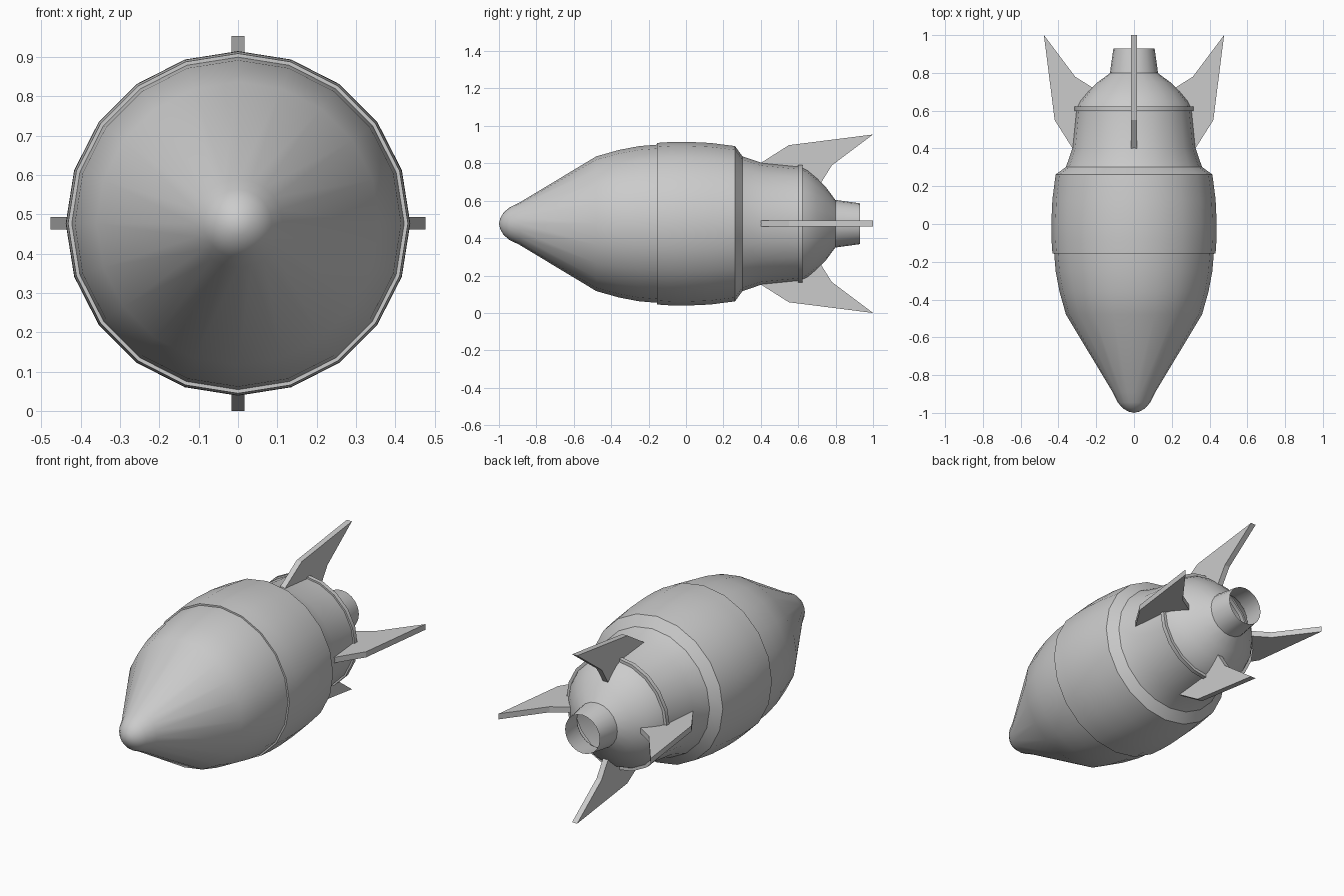
import bpy, bmesh
from math import sin, cos, pi, radians

if "Cube" in bpy.data.objects:
    bpy.data.objects.remove(bpy.data.objects["Cube"])

SIDES = 20
AXIS_Z = 0.477


def finish(name, bm, smooth=True):
    bmesh.ops.remove_doubles(bm, verts=bm.verts, dist=1e-5)
    bmesh.ops.recalc_face_normals(bm, faces=bm.faces)
    mesh = bpy.data.meshes.new(name)
    bm.to_mesh(mesh)
    bm.free()
    for p in mesh.polygons:
        p.use_smooth = smooth
    if smooth:
        mesh.set_sharp_from_angle(angle=radians(30))
    obj = bpy.data.objects.new(name, mesh)
    bpy.context.collection.objects.link(obj)
    return obj


def revolve(name, profile, closed=False):
    """Turn a (y, radius) profile around the rocket's long axis."""
    bm = bmesh.new()
    rings = []
    for y, r in profile:
        rings.append([bm.verts.new((r * sin(2 * pi * i / SIDES), y,
                                    AXIS_Z + r * cos(2 * pi * i / SIDES)))
                      for i in range(SIDES)])
    pairs = list(zip(rings, rings[1:]))
    if closed:
        pairs.append((rings[-1], rings[0]))
    for a, b in pairs:
        for i in range(SIDES):
            j = (i + 1) % SIDES
            bm.faces.new((a[i], a[j], b[j], b[i]))
    return finish(name, bm)


# Rounded nose cone, running on under the middle band
revolve("nose_cone", [(-1.0, 0), (-0.993, 0.03), (-0.975, 0.06), (-0.945, 0.086),
                      (-0.89, 0.113), (-0.48, 0.36), (-0.36, 0.394), (-0.25, 0.415),
                      (-0.15, 0.423), (0.0, 0.43)])

# Wide middle band, shoulder and tapered rear section
revolve("body_shell", [(-0.155, 0.42), (-0.155, 0.432), (-0.08, 0.437), (0.0, 0.438),
                       (0.13, 0.432), (0.262, 0.415), (0.302, 0.36), (0.40, 0.327),
                       (0.61, 0.306)])

# Raised ring at the end of the rear section
revolve("rear_ring", [(0.598, 0.29), (0.598, 0.317), (0.622, 0.317), (0.622, 0.29)],
        closed=True)

# Domed tail
revolve("tail_dome", [(0.61, 0.306), (0.65, 0.287), (0.70, 0.245), (0.75, 0.193),
                      (0.80, 0.125)])

# Open exhaust nozzle
revolve("exhaust_nozzle", [(0.795, 0.128), (0.93, 0.109)])

# Four swept fins, given as (y, radius) outline
FIN = [(0.40, 0.325), (0.55, 0.42), (1.0, 0.477), (0.78, 0.312), (0.71, 0.20), (0.45, 0.24)]
for k, side in enumerate(("top", "right", "bottom", "left")):
    c, s = round(cos(k * pi / 2)), round(sin(k * pi / 2))
    bm = bmesh.new()
    layers = [[bm.verts.new((r * s + t * c, y, AXIS_Z + r * c - t * s)) for y, r in FIN]
              for t in (-0.016, 0.016)]
    bm.faces.new(layers[0])
    bm.faces.new(layers[1][::-1])
    for i in range(len(FIN)):
        j = (i + 1) % len(FIN)
        bm.faces.new((layers[0][i], layers[0][j], layers[1][j], layers[1][i]))
    finish("fin_" + side, bm, smooth=False)
